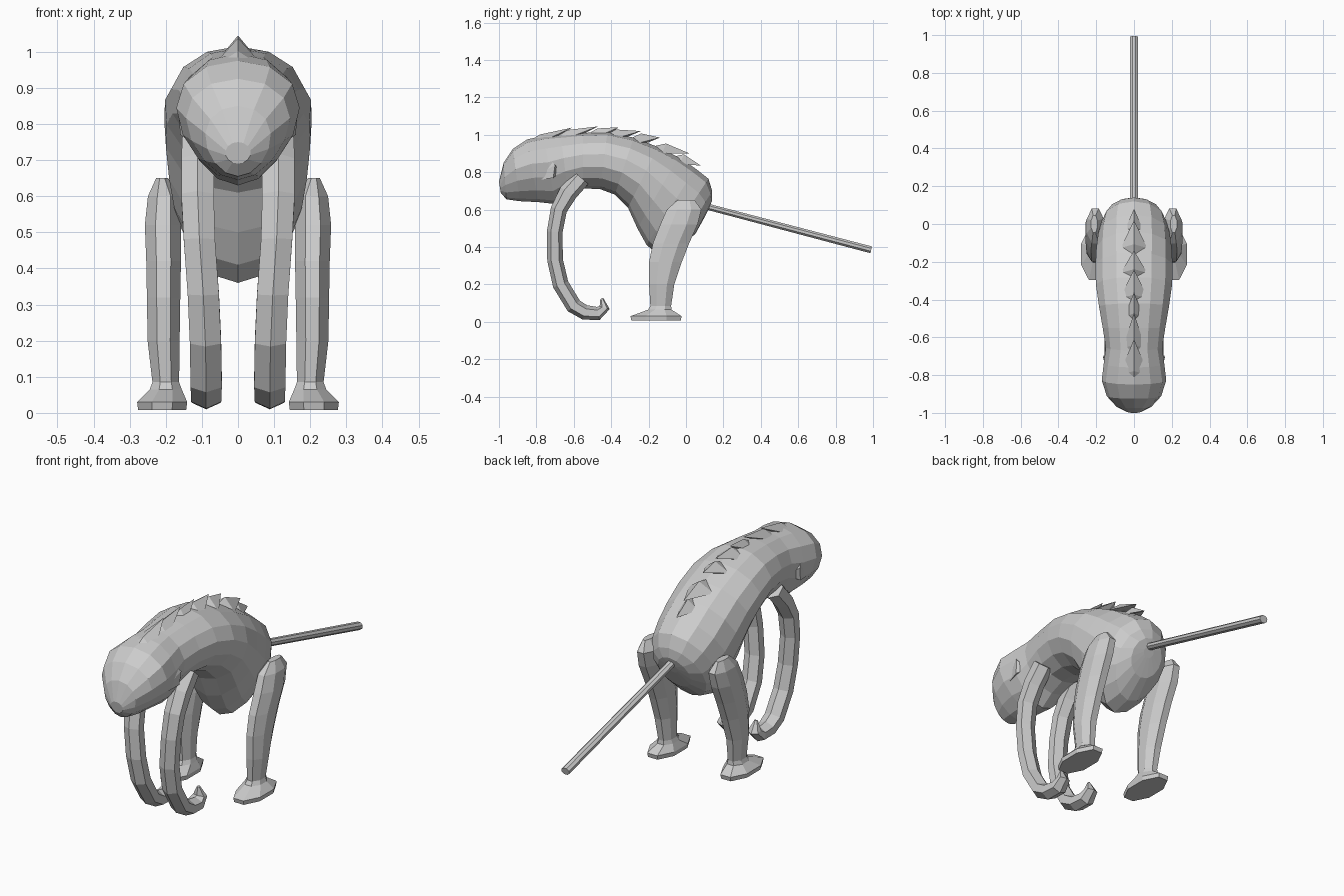
import bpy, bmesh, math
from mathutils import Vector

grey = bpy.data.materials.new("plain grey")
grey.diffuse_color = (0.6, 0.6, 0.6, 1)


def make(name, verts, faces):
    me = bpy.data.meshes.new(name)
    bm = bmesh.new()
    vs = [bm.verts.new(v) for v in verts]
    for f in faces:
        bm.faces.new([vs[i] for i in f])
    bmesh.ops.recalc_face_normals(bm, faces=bm.faces)
    bm.to_mesh(me)
    bm.free()
    me.materials.append(grey)
    ob = bpy.data.objects.new(name, me)
    bpy.context.collection.objects.link(ob)
    return ob


def loft(name, rings):
    """Skin equal-length rings and cap both ends."""
    n = len(rings[0])
    faces = [list(range(n)), [(len(rings) - 1) * n + i for i in range(n)]]
    for r in range(len(rings) - 1):
        for i in range(n):
            j = (i + 1) % n
            faces.append([r * n + i, r * n + j, (r + 1) * n + j, (r + 1) * n + i])
    return make(name, [v for ring in rings for v in ring], faces)


def tube(name, path, n):
    """Path points: (x, y, z, half width in x, half thickness in the side plane)."""
    rings = []
    pts = [Vector(p[:3]) for p in path]
    for i, p in enumerate(path):
        d = (pts[min(i + 1, len(pts) - 1)] - pts[max(i - 1, 0)]).normalized()
        side = Vector((1, 0, 0))
        up = d.cross(side).normalized()
        ring = []
        for k in range(n):
            a = 2 * math.pi * (k + 0.5) / n
            ring.append(pts[i] + side * p[3] * math.cos(a) + up * p[4] * math.sin(a))
        rings.append(ring)
    return loft(name, rings)


# Head, back and belly: (top y, top z, bottom y, bottom z, half width, upper bias)
body = [
    (-1.0, .75, -.99, .69, .035, 0), (-.975, .85, -.96, .655, .09, .15),
    (-.925, .925, -.89, .645, .14, .25), (-.85, .975, -.79, .64, .166, .25),
    (-.76, .995, -.70, .63, .157, .2), (-.67, 1.0, -.63, .68, .15, .1),
    (-.55, 1.01, -.55, .713, .168, .05), (-.42, 1.015, -.46, .71, .188, .05),
    (-.28, .985, -.38, .68, .205, .05), (-.15, .935, -.31, .61, .207, .05),
    (-.04, .88, -.26, .50, .20, .1), (.05, .82, -.21, .41, .188, .15),
    (.12, .765, -.15, .36, .17, .15), (.14, .70, -.05, .385, .14, .1),
    (.14, .65, .05, .47, .09, 0), (.125, .61, .10, .56, .03, 0),
]
N = 14
rings = []
for ty, tz, by, bz, w, bias in body:
    ring = []
    for k in range(N):
        a = 2 * math.pi * k / N
        c, s = math.cos(a), math.sin(a)
        ring.append((w * s * (1 + bias * c), (ty + by) / 2 + (ty - by) / 2 * c,
                     (tz + bz) / 2 + (tz - bz) / 2 * c))
    rings.append(ring)
loft("body", rings)

# Straight tail
tube("tail", [(0, .09, .622, .022, .018), (0, .99, .385, .024, .02)], 8)

# Swept-back spines: (root y, root z, tip y, tip z, half width)
spines = [
    (-.88, .955, -.61, 1.038, .08), (-.74, .985, -.47, 1.045, .06),
    (-.55, 1.0, -.36, 1.04, .05), (-.46, 1.0, -.24, 1.02, .075),
    (-.31, .985, -.14, .985, .07), (-.19, .945, .02, .90, .07),
    (-.08, .89, .08, .835, .05),
]
for i, (ry, rz, ty, tz, w) in enumerate(spines):
    my = ry + (ty - ry) * .3
    mz = rz + (tz - rz) * .3
    make(f"spine_{i + 1}",
         [(0, ry, rz - .01), (-w, my, mz - .03), (w, my, mz - .03),
          (0, my + .02, mz + .022), (0, my + .06, mz - .025), (0, ty, tz)],
         [(0, 1, 3), (0, 3, 2), (1, 5, 3), (3, 5, 2), (1, 4, 5), (4, 2, 5), (0, 4, 1), (0, 2, 4)])

for s, side in ((1, "right"), (-1, "left")):
    # Curled front leg
    arm = [(.11, -.56, .77, .05, .05), (.112, -.63, .69, .052, .05), (.112, -.68, .60, .052, .044),
           (.107, -.702, .48, .05, .042), (.096, -.70, .33, .05, .042), (.09, -.67, .20, .05, .043),
           (.088, -.60, .085, .05, .043), (.088, -.54, .05, .048, .04),
           (.088, -.47, .045, .045, .036), (.088, -.435, .075, .035, .028),
           (.088, -.45, .125, .008, .008)]
    tube("front_leg_" + side, [(s * p[0],) + p[1:] for p in arm], 6)

    # Hind leg with flat foot: (z, x, y, half x, half y)
    leg = [(.65, .21, .0, .018, .05), (.60, .205, -.01, .048, .10), (.52, .208, -.038, .054, .108),
           (.42, .206, -.08, .052, .105), (.32, .206, -.11, .05, .095), (.20, .206, -.13, .048, .073),
           (.085, .20, -.135, .04, .06), (.065, .20, -.14, .048, .068),
           (.03, .21, -.16, .075, .148), (.008, .21, -.16, .072, .143)]
    rings = []
    for z, x, y, rx, ry in leg:
        rings.append([(s * (x + rx * math.cos(math.pi * (k + .5) / 4)),
                       y + ry * math.sin(math.pi * (k + .5) / 4), z) for k in range(8)])
    loft("hind_leg_" + side, rings)

    # Small cheek fin behind the jaw
    make("cheek_fin_" + side,
         [(s * .13, -.84, .75), (s * .13, -.76, .90), (s * .165, -.70, .84),
          (s * .16, -.71, .77), (s * .11, -.67, .80)],
         [(0, 1, 2), (0, 2, 3), (1, 4, 2), (2, 4, 3), (0, 3, 4), (0, 4, 1)])
